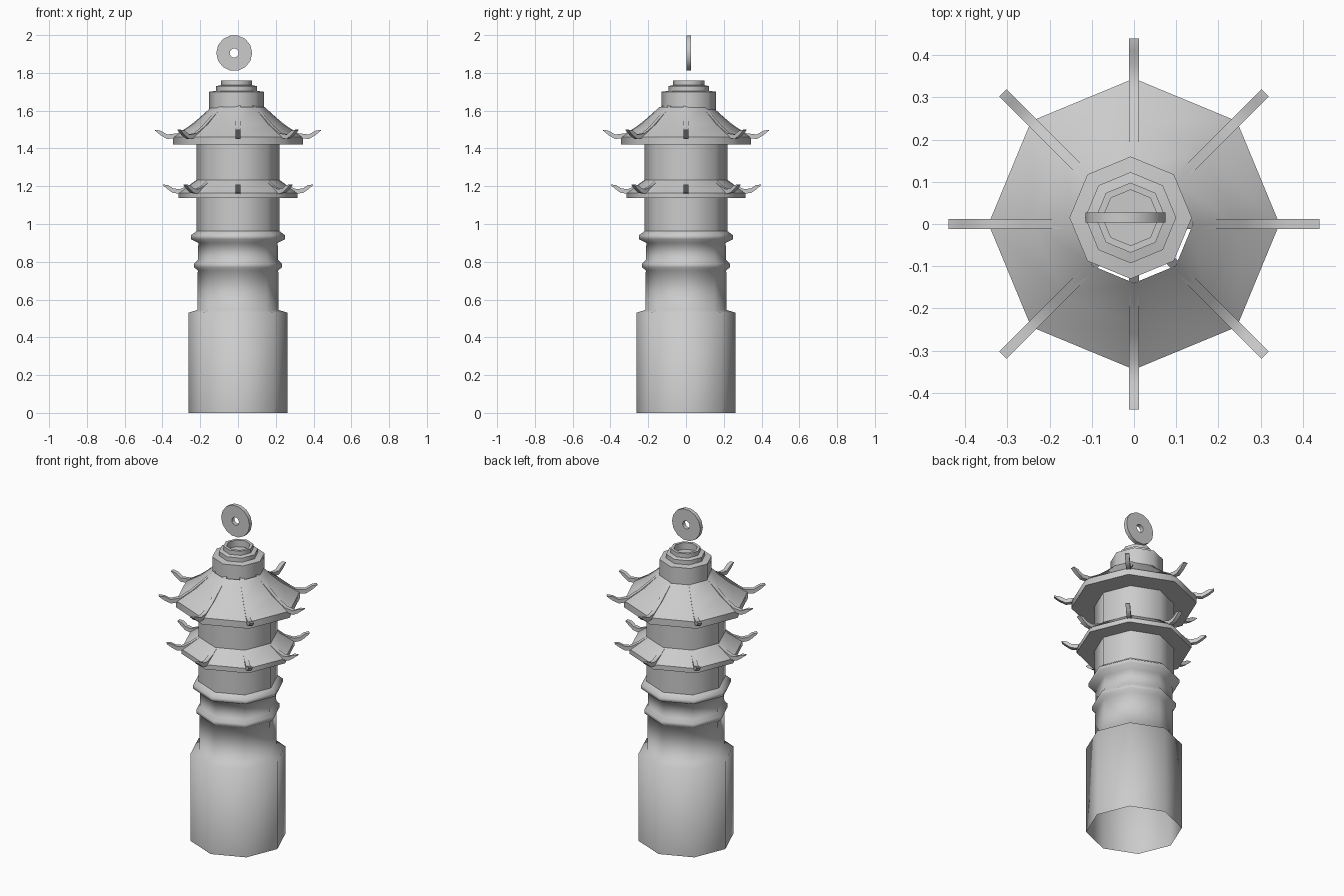
import bpy, bmesh, math
from mathutils import Vector

cube = bpy.data.objects.get("Cube")
if cube:
    bpy.data.objects.remove(cube)

stone = bpy.data.materials.new("grey_stone")
stone.use_nodes = True
GREY = (0.6, 0.6, 0.6, 1)
stone.diffuse_color = GREY
stone.node_tree.nodes["Principled BSDF"].inputs["Base Color"].default_value = GREY


def finish(bm, name, angle, location=(0, 0, 0)):
    bmesh.ops.recalc_face_normals(bm, faces=bm.faces)
    mesh = bpy.data.meshes.new(name)
    bm.to_mesh(mesh)
    bm.free()
    mesh.materials.append(stone)
    obj = bpy.data.objects.new(name, mesh)
    obj.location = location
    bpy.context.collection.objects.link(obj)
    bpy.ops.object.select_all(action='DESELECT')
    obj.select_set(True)
    bpy.context.view_layer.objects.active = obj
    bpy.ops.object.shade_smooth_by_angle(angle=math.radians(angle))
    return obj


def lathe(name, profile, angle, sides=8, closed=False, location=(0, 0, 0)):
    """Turn a (radius, height) profile into a faceted ring of faces."""
    bm = bmesh.new()
    rings = []
    for r, z in profile:
        turn = [math.tau * i / sides for i in range(sides)]
        rings.append([bm.verts.new((r * math.cos(a), r * math.sin(a), z)) for a in turn])
    pairs = list(zip(rings, rings[1:]))
    if closed:
        pairs.append((rings[-1], rings[0]))
    for low, high in pairs:
        for i in range(sides):
            j = (i + 1) % sides
            bm.faces.new((low[i], low[j], high[j], high[i]))
    return finish(bm, name, angle, location)


def hooks(name, path, width=0.024, depth=0.024):
    """Eight upturned ridge beams, swept along a (radius, height) path."""
    bm = bmesh.new()
    for k in range(8):
        a = math.tau * k / 8
        out = Vector((math.cos(a), math.sin(a), 0))
        side = Vector((-out.y, out.x, 0)) * width / 2
        rings = []
        for n, (r, z) in enumerate(path):
            h = depth / 2 if n < len(path) - 1 else 0.002
            up = Vector((0, 0, h))
            c = out * r + Vector((0, 0, z))
            rings.append([bm.verts.new(c + s * side + t * up)
                          for s, t in ((-1, -1), (1, -1), (1, 1), (-1, 1))])
        for low, high in zip(rings, rings[1:]):
            for i in range(4):
                j = (i + 1) % 4
                bm.faces.new((low[i], low[j], high[j], high[i]))
        bm.faces.new(rings[0])
        bm.faces.new(rings[-1])
    return finish(bm, name, 40)


# Open-bottomed base, shoulder, neck and moulded bands
lathe("tower_base", [
    (0.263, 0), (0.263, 0.53), (0.215, 0.545), (0.213, 0.755),
    (0.232, 0.77), (0.232, 0.79), (0.213, 0.81), (0.210, 0.9),
    (0.25, 0.92), (0.25, 0.94), (0.22, 0.962)], 85)

# Upper shaft
lathe("tower_shaft", [(0.22, 0.955), (0.22, 1.43)], 50)

# Two tiers of roof with flat undersides
lathe("lower_roof", [(0.21, 1.137), (0.315, 1.137), (0.315, 1.165), (0.21, 1.24)], 46)
lathe("upper_roof", [(0.2, 1.42), (0.345, 1.42), (0.345, 1.46),
                     (0.24, 1.53), (0.14, 1.62)], 46)

hooks("lower_roof_hooks", [(0.2, 1.232), (0.26, 1.192), (0.31, 1.172),
                           (0.345, 1.177), (0.37, 1.194), (0.397, 1.207)])
hooks("upper_roof_hooks", [(0.11, 1.626), (0.26, 1.505), (0.32, 1.468),
                           (0.375, 1.462), (0.41, 1.482), (0.44, 1.497)])

# Stepped crown with a hollow top, set slightly off centre
lathe("crown", [(0.145, 1.6), (0.145, 1.7), (0.108, 1.705), (0.108, 1.73),
                (0.083, 1.735), (0.083, 1.76), (0.066, 1.76), (0.066, 1.72),
                (0.0005, 1.72)], 46, location=(-0.008, 0.015, 0))

# Upright pierced disc floating above the crown
disc = lathe("floating_disc", [(0.024, -0.012), (0.095, -0.012), (0.095, 0.012), (0.024, 0.012)],
             35, sides=14, closed=True, location=(-0.02, 0.015, 1.905))
disc.rotation_euler.x = math.pi / 2
